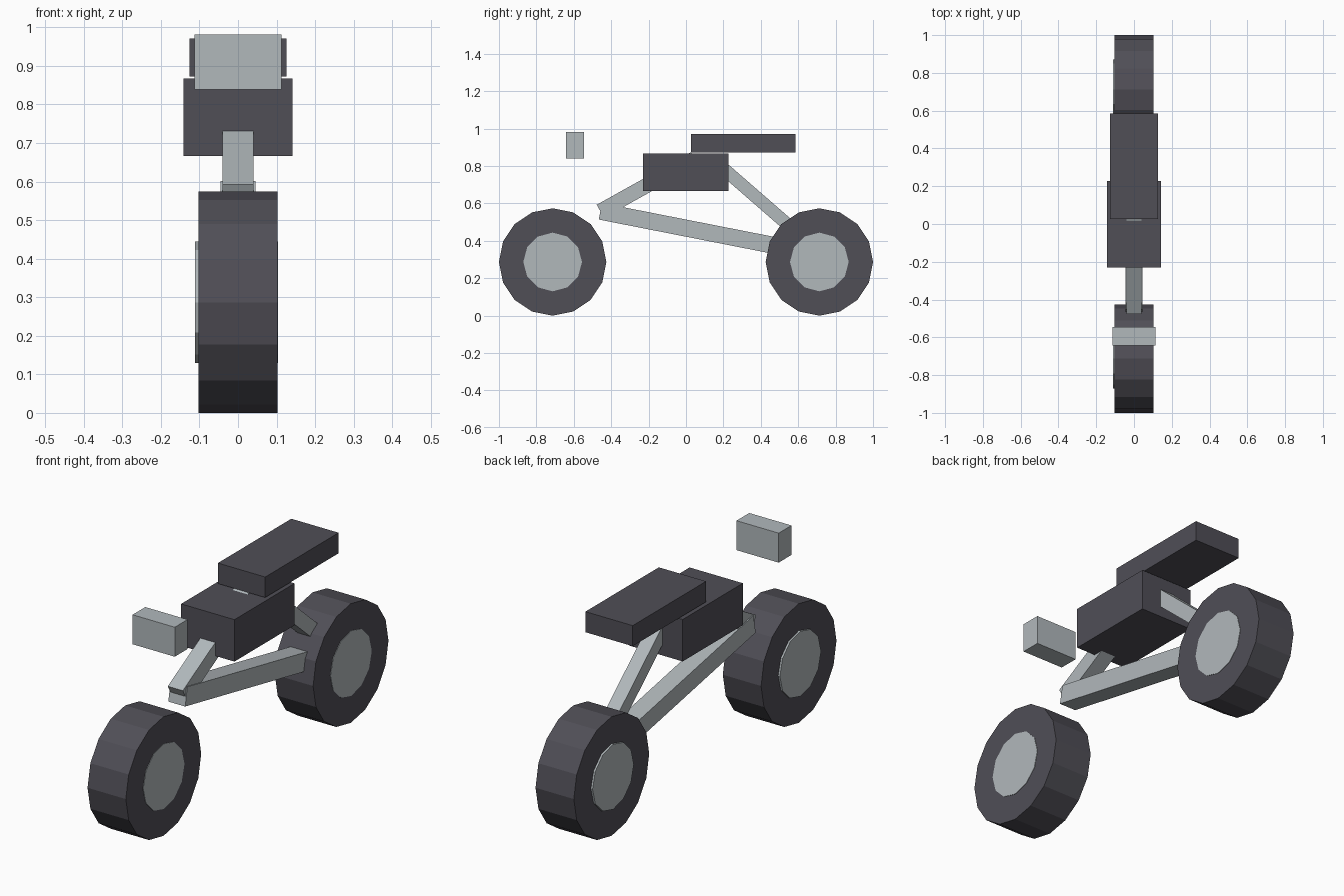
import bpy
import math
from mathutils import Vector

cube = bpy.data.objects.get("Cube")
if cube:
    bpy.data.objects.remove(cube, do_unlink=True)


def make_material(name, color):
    mat = bpy.data.materials.new(name)
    mat.use_nodes = True
    mat.diffuse_color = color
    for node in mat.node_tree.nodes:
        if node.type == 'BSDF_PRINCIPLED':
            node.inputs["Base Color"].default_value = color
    return mat


DARK = make_material("dark grey", (0.080, 0.077, 0.094, 1))
LIGHT = make_material("light grey", (0.44, 0.48, 0.50, 1))


def finish(name, mat):
    obj = bpy.context.object
    obj.name = name
    obj.data.name = name
    obj.data.materials.append(mat)
    bpy.ops.object.transform_apply(location=False, rotation=True, scale=True)
    return obj


def box(name, mat, width, y_range, z_range):
    """Box centred on x, spanning the given y and z ranges."""
    (y0, y1), (z0, z1) = y_range, z_range
    bpy.ops.mesh.primitive_cube_add(size=1, location=(0, (y0 + y1) / 2, (z0 + z1) / 2))
    bpy.context.object.scale = (width, y1 - y0, z1 - z0)
    return finish(name, mat)


def beam(name, start, end, thickness):
    """Square bar between two (y, z) points in the centre plane."""
    a, b = Vector((0, *start)), Vector((0, *end))
    span = b - a
    bpy.ops.mesh.primitive_cube_add(size=1, location=(a + b) / 2)
    obj = bpy.context.object
    obj.scale = (thickness, span.length, thickness)
    obj.rotation_euler.x = math.atan2(span.z, span.y)
    return finish(name, LIGHT)


def disc(name, mat, sides, radius, x_range, y, z):
    """Faceted cylinder with its axle along x and a corner at the top."""
    x0, x1 = x_range
    bpy.ops.mesh.primitive_cylinder_add(
        vertices=sides, radius=radius, depth=x1 - x0,
        location=((x0 + x1) / 2, y, z), rotation=(0, math.pi / 2, 0))
    return finish(name, mat)


# Wheels: the hubs stand out further on the right side
RADIUS = 0.287
for label, y in (("front", RADIUS - 1), ("rear", 1 - RADIUS)):
    disc(label + "_tyre", DARK, 16, RADIUS, (-0.102, 0.102), y, RADIUS)
    disc(label + "_hub", LIGHT, 12, 0.157, (-0.111, 0.104), y, RADIUS)

# Body blocks
box("engine", DARK, 0.284, (-0.23, 0.228), (0.666, 0.868))
box("seat", DARK, 0.252, (0.027, 0.586), (0.872, 0.971))
box("headlight", LIGHT, 0.225, (-0.642, -0.545), (0.839, 0.981))

# Frame bars
joint = (-0.458, 0.558)
beam("lower_bar", joint, (0.6, 0.35), 0.09)
beam("front_bar", joint, (0.045, 0.838), 0.08)
beam("rear_bar", (0.16, 0.821), (0.56, 0.473), 0.068)
